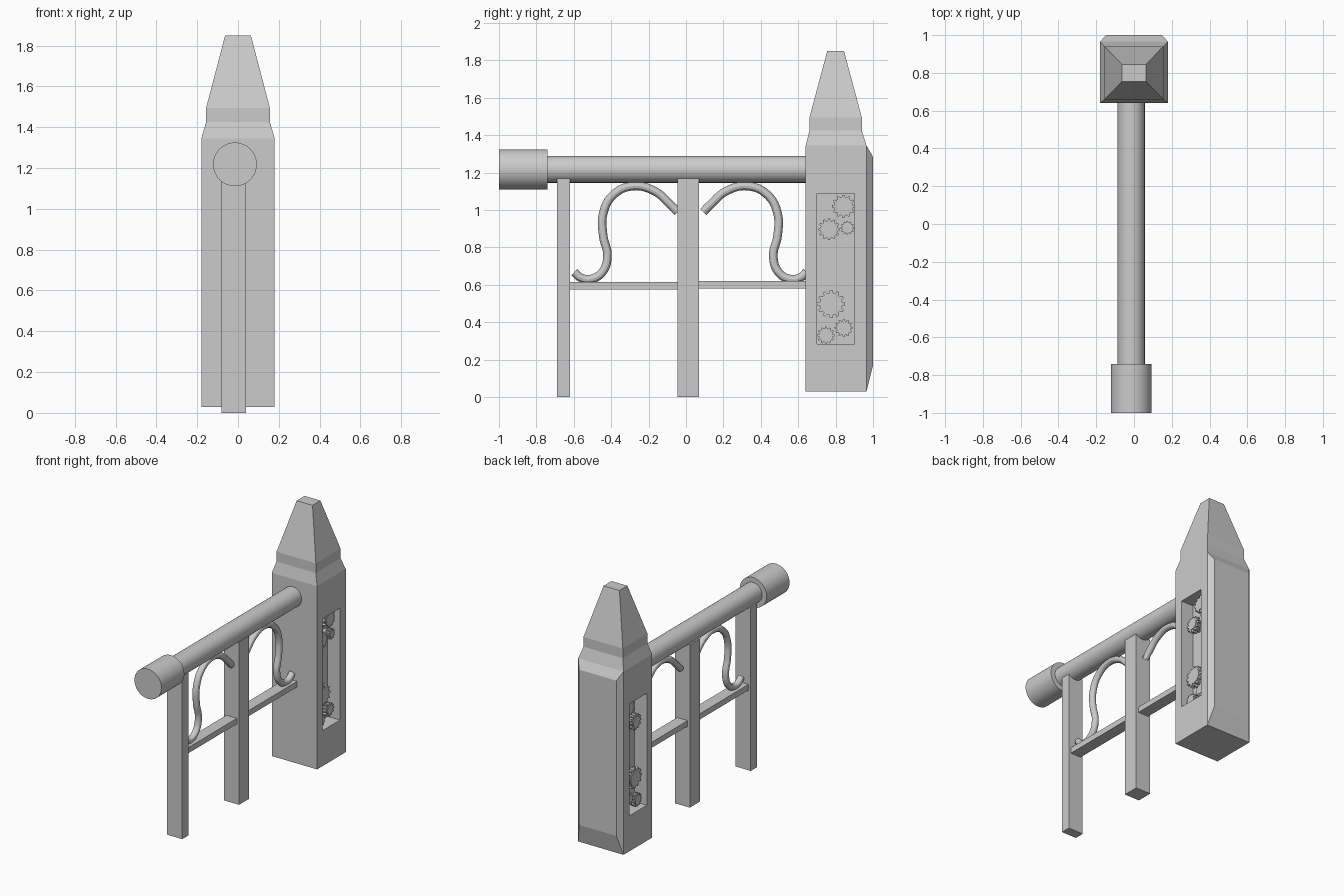
import bpy, bmesh, math

if "Cube" in bpy.data.objects:
    bpy.data.objects.remove(bpy.data.objects["Cube"])

CX = -0.02   # fence centre line


def activate(ob):
    bpy.ops.object.select_all(action='DESELECT')
    ob.select_set(True)
    bpy.context.view_layer.objects.active = ob


def mesh_object(name, bm):
    bmesh.ops.recalc_face_normals(bm, faces=bm.faces[:])
    me = bpy.data.meshes.new(name)
    bm.to_mesh(me)
    bm.free()
    ob = bpy.data.objects.new(name, me)
    bpy.context.collection.objects.link(ob)
    return ob


def box(name, x0, x1, y0, y1, z0, z1):
    bm = bmesh.new()
    bmesh.ops.create_cube(bm, size=1)
    for v in bm.verts:
        v.co = (x0 if v.co.x < 0 else x1, y0 if v.co.y < 0 else y1, z0 if v.co.z < 0 else z1)
    return mesh_object(name, bm)


def rod(name, r, y0, y1, x=-0.015, z=1.218):
    bpy.ops.mesh.primitive_cylinder_add(vertices=48, radius=r, depth=y1 - y0,
                                        location=(x, (y0 + y1) / 2, z),
                                        rotation=(math.pi / 2, 0, 0))
    bpy.context.object.name = name
    bpy.ops.object.shade_smooth_by_angle()


def extrude_profile(bm, pts, x0, x1):
    # closed prism from (y, z) points between two x positions
    a, b = [[bm.verts.new((x, y, z)) for y, z in pts] for x in (x0, x1)]
    n = len(pts)
    bm.faces.new(a)
    bm.faces.new(b)
    for i in range(n):
        j = (i + 1) % n
        bm.faces.new((a[i], a[j], b[j], b[i]))


def gear(name, y, z, r, hub, side):
    teeth = 12
    bm = bmesh.new()
    pts = []
    for i in range(teeth):
        for f, rad in ((-0.32, 0.8), (-0.17, 1), (0.17, 1), (0.32, 0.8)):
            a = 2 * math.pi * (i + f) / teeth
            pts.append((y + r * rad * math.cos(a), z + r * rad * math.sin(a)))
    extrude_profile(bm, pts, side * 0.105, side * 0.138)
    circle = [(y + hub * math.cos(math.pi * k / 12), z + hub * math.sin(math.pi * k / 12))
              for k in range(24)]
    extrude_profile(bm, circle, side * 0.07, side * 0.143)
    mesh_object(name, bm)


# End pillar: stacked rectangular sections (half width, y min, y max, z)
sections = [(0.18, 0.64, 0.965, 0.03), (0.18, 0.64, 0.965, 1.345),
            (0.156, 0.66, 0.94, 1.425), (0.156, 0.66, 0.94, 1.495),
            (0.063, 0.755, 0.845, 1.85)]
bm = bmesh.new()
rings = [[bm.verts.new(p) for p in ((-w, a, z), (w, a, z), (w, b, z), (-w, b, z))]
         for w, a, b, z in sections]
bm.faces.new(rings[0])
bm.faces.new(rings[-1])
back = None
for lo, hi in zip(rings, rings[1:]):
    for i in range(4):
        j = (i + 1) % 4
        f = bm.faces.new((lo[i], lo[j], hi[j], hi[i]))
        if i == 2 and back is None:
            back = f
# raised, bevelled back panel
raised = bmesh.ops.extrude_discrete_faces(bm, faces=[back])['faces'][0]
for v in raised.verts:
    v.co = (math.copysign(0.148, v.co.x), 1.0, 0.17 if v.co.z < 0.7 else 1.285)
pillar = mesh_object("pillar", bm)

# Recessed side windows in the pillar
for side in (-1, 1):
    xs = sorted((side * 0.08, side * 0.3))
    cutter = box("window_cutter", xs[0], xs[1], 0.70, 0.90, 0.285, 1.088)
    cutter.hide_render = True
    activate(pillar)
    mod = pillar.modifiers.new("window", 'BOOLEAN')
    mod.operation = 'DIFFERENCE'
    mod.solver = 'EXACT'
    mod.object = cutter
    bpy.ops.object.modifier_apply(modifier=mod.name)
    bpy.data.objects.remove(cutter)

# Gears inside the windows (y, z, outer radius, hub radius)
gears = [(0.842, 1.02, 0.062, 0.045), (0.765, 0.897, 0.058, 0.038), (0.863, 0.905, 0.037, 0.023),
         (0.776, 0.498, 0.075, 0.055), (0.748, 0.33, 0.047, 0.032), (0.843, 0.37, 0.048, 0.032)]
for side in (-1, 1):
    for y, z, r, hub in gears:
        gear("gear", y, z, r, hub, side)

# Handrail and end cap
rod("handrail", 0.072, -0.75, 0.66)
rod("handrail_cap", 0.107, -1.0, -0.74)

# Fence posts
box("front_post", CX - 0.06, CX + 0.06, -0.69, -0.62, 0, 1.17)
box("middle_post", CX - 0.06, CX + 0.06, -0.045, 0.07, 0, 1.17)

# Lower crossbars
box("crossbar_front", CX - 0.042, CX + 0.042, -0.63, -0.04, 0.575, 0.616)
box("crossbar_back", CX - 0.042, CX + 0.042, 0.06, 0.65, 0.58, 0.62)

# S-shaped scrolls, mirrored about the middle post
path = [(-0.597, 0.668), (-0.565, 0.64), (-0.515, 0.63), (-0.45, 0.665), (-0.42, 0.75),
        (-0.443, 0.865), (-0.443, 0.98), (-0.39, 1.08), (-0.285, 1.128),
        (-0.166, 1.1), (-0.085, 1.03), (-0.045, 0.99)]
for name, flip in (("scroll_front", False), ("scroll_back", True)):
    cu = bpy.data.curves.new(name, 'CURVE')
    cu.dimensions = '3D'
    cu.bevel_depth = 0.023
    cu.bevel_resolution = 4
    cu.resolution_u = 6
    cu.use_fill_caps = True
    sp = cu.splines.new('BEZIER')
    sp.bezier_points.add(len(path) - 1)
    for bp, (y, z) in zip(sp.bezier_points, path):
        bp.co = (CX, 0.047 - y if flip else y, z)
        bp.handle_left_type = bp.handle_right_type = 'AUTO'
    ob = bpy.data.objects.new(name, cu)
    bpy.context.collection.objects.link(ob)
    activate(ob)
    bpy.ops.object.convert(target='MESH')
    bpy.ops.object.shade_smooth_by_angle()
